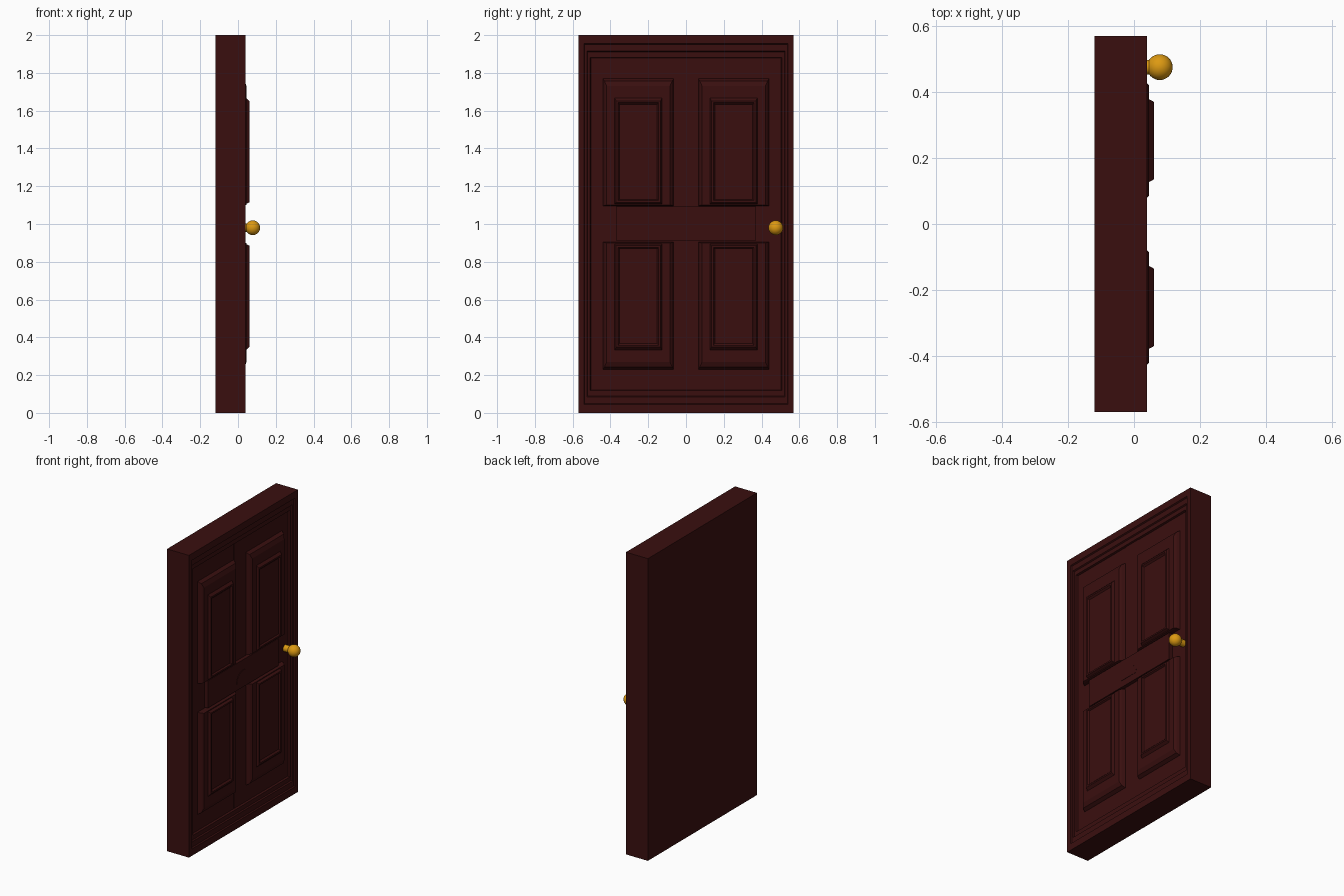
import bpy, bmesh, math
from mathutils import Matrix

if "Cube" in bpy.data.objects:
    bpy.data.objects.remove(bpy.data.objects["Cube"])


def material(name, rgb):
    m = bpy.data.materials.new(name)
    m.diffuse_color = (*rgb, 1)
    m.use_nodes = True
    m.node_tree.nodes["Principled BSDF"].inputs["Base Color"].default_value = m.diffuse_color
    return m


WOOD = material("dark red wood", (0.042, 0.0048, 0.0048))
BRASS = material("brass", (0.72, 0.32, 0.006))


def finish(bm, name, mat):
    bmesh.ops.recalc_face_normals(bm, faces=bm.faces)
    me = bpy.data.meshes.new(name)
    bm.to_mesh(me)
    bm.free()
    ob = bpy.data.objects.new(name, me)
    me.materials.append(mat)
    bpy.context.collection.objects.link(ob)
    return ob


def stepped_block(name, rings):
    """Stack rectangles (x, y0, y1, z0, z1) into one closed solid along x."""
    bm = bmesh.new()
    loops = [[bm.verts.new((x, y, z)) for y, z in ((y0, z0), (y1, z0), (y1, z1), (y0, z1))]
             for x, y0, y1, z0, z1 in rings]
    for a, b in zip(loops, loops[1:]):
        for i in range(4):
            j = (i + 1) % 4
            bm.faces.new((a[i], a[j], b[j], b[i]))
    bm.faces.new(loops[0])
    bm.faces.new(loops[-1])
    return finish(bm, name, WOOD)


def plate(name, x0, x1, y0, y1, z0, z1):
    return stepped_block(name, [(x0, y0, y1, z0, z1), (x1, y0, y1, z0, z1)])


# Door body: thick slab whose face steps inward from the frame to the leaf
steps = [(-0.12, 0, 0), (0.04, 0, 0), (0.04, 0.03, 0.045), (0.032, 0.033, 0.05),
         (0.032, 0.045, 0.085), (0.024, 0.048, 0.09), (0.024, 0.063, 0.118), (0.012, 0.066, 0.122)]
stepped_block("door_body", [(x, -0.57 + sy, 0.57 - sy, sz, 2 - sz) for x, sy, sz in steps])

# Four raised panels: x, inset at the sides, at the outer end, at the rail end
profile = [(0.010, 0, 0, 0), (0.014, 0, 0, 0), (0.034, 0.008, 0.012, 0.003), (0.045, 0.02, 0.04, 0.006),
           (0.045, 0.062, 0.103, 0.012), (0.060, 0.07, 0.118, 0.02),
           (0.060, 0.08, 0.128, 0.03), (0.050, 0.088, 0.138, 0.036)]
for side in (-1, 1):
    for level in (-1, 1):
        rings = []
        for x, s, far, near in profile:
            ys = sorted((side * (0.065 + s), side * (0.44 - s)))
            zs = sorted((1 + level * (0.095 + near), 1 + level * (0.77 - far)))
            rings.append((x, *ys, *zs))
        stepped_block(("upper" if level > 0 else "lower") + ("_right" if side > 0 else "_left") + "_panel", rings)

# Cross rail and central stile
plate("middle_rail", 0.01, 0.038, -0.37, 0.37, 0.912, 1.092)
plate("centre_stile", 0.01, 0.015, -0.062, 0.062, 0.125, 1.878)

# Shallow half-round plate in the middle of the rail
bm = bmesh.new()
arc = [bm.verts.new((0.037, 0.07 * math.cos(math.pi * i / 16), 0.955 + 0.07 * math.sin(math.pi * i / 16)))
       for i in range(17)]
face = bm.faces.new(arc)
ext = bmesh.ops.extrude_face_region(bm, geom=[face])
for v in ext["geom"]:
    if isinstance(v, bmesh.types.BMVert):
        v.co.x = 0.040
bm.faces.ensure_lookup_table()
finish(bm, "half_round_plate", WOOD)

# Round knob on a short neck
bm = bmesh.new()
bmesh.ops.create_uvsphere(bm, u_segments=32, v_segments=16, radius=0.039,
                          matrix=Matrix.Translation((0.078, 0.475, 0.98)))
for f in bm.faces:
    f.smooth = True
finish(bm, "door_knob", BRASS)

bm = bmesh.new()
bmesh.ops.create_cone(bm, cap_ends=True, segments=24, radius1=0.022, radius2=0.022, depth=0.055,
                      matrix=Matrix.Translation((0.034, 0.475, 0.98)) @ Matrix.Rotation(math.pi / 2, 4, 'Y'))
for f in bm.faces:
    f.smooth = len(f.verts) == 4
finish(bm, "knob_neck", BRASS)
